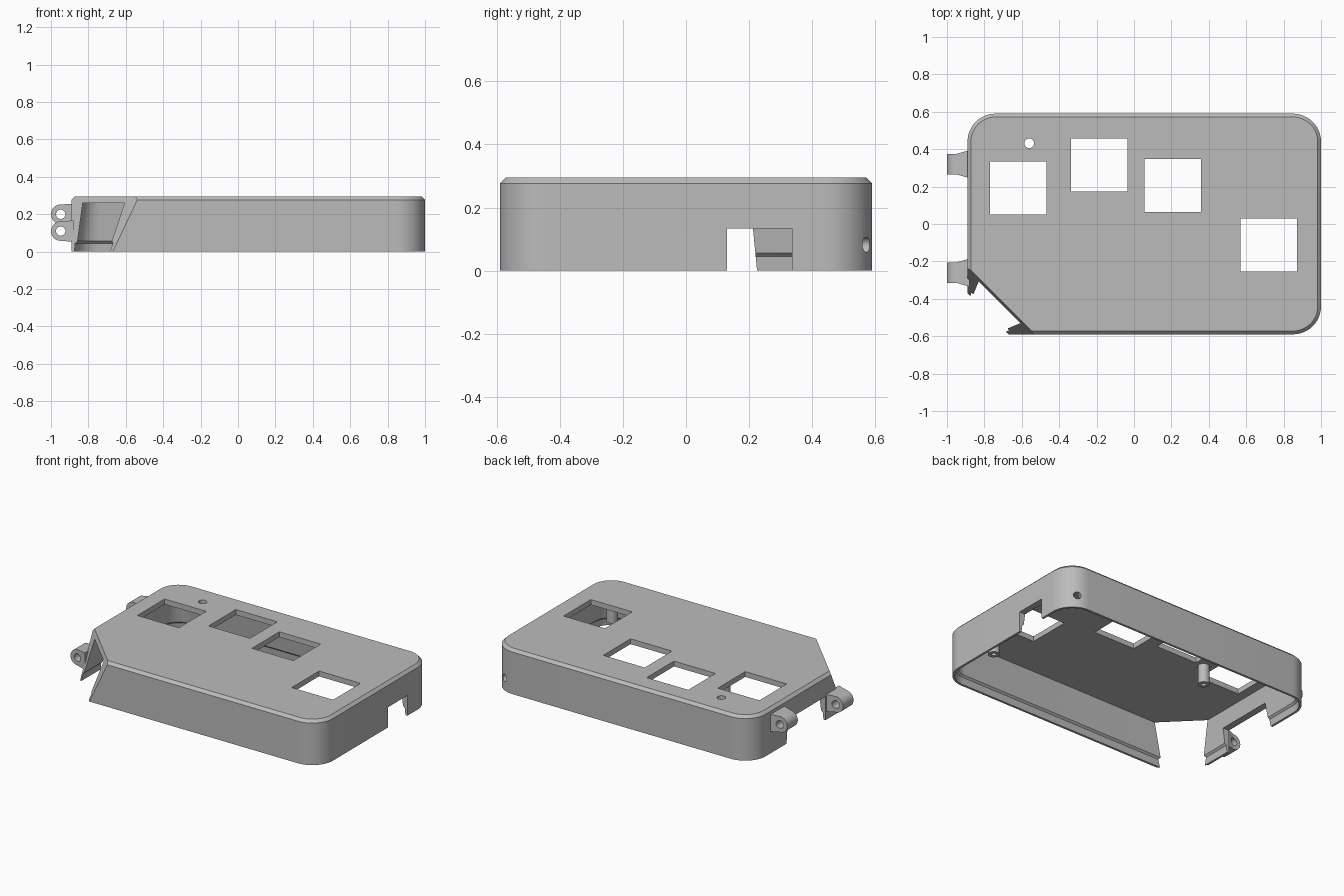
import bpy, bmesh, math
from mathutils import Matrix, Vector

if "Cube" in bpy.data.objects:
    bpy.data.objects.remove(bpy.data.objects["Cube"])

GREY = (0.5, 0.5, 0.5, 1)
mat = bpy.data.materials.new("matte grey")
mat.use_nodes = True
mat.diffuse_color = GREY
mat.node_tree.nodes["Principled BSDF"].inputs["Base Color"].default_value = GREY

LEFT, RIGHT, HALF_Y, TOP, RADIUS = -0.89, 1.0, 0.59, 0.295, 0.15


def finish(name, bm):
    bmesh.ops.recalc_face_normals(bm, faces=bm.faces)
    mesh = bpy.data.meshes.new(name)
    bm.to_mesh(mesh)
    bm.free()
    mesh.materials.append(mat)
    ob = bpy.data.objects.new(name, mesh)
    bpy.context.collection.objects.link(ob)
    return ob


def activate(ob):
    bpy.ops.object.select_all(action='DESELECT')
    ob.select_set(True)
    bpy.context.view_layer.objects.active = ob


def boolean(ob, tool, operation='DIFFERENCE'):
    mod = ob.modifiers.new("cut", 'BOOLEAN')
    mod.operation, mod.object, mod.solver = operation, tool, 'EXACT'
    activate(ob)
    bpy.ops.object.modifier_apply(modifier=mod.name)
    bpy.data.objects.remove(tool)


def box(name, x, y, z):
    bm = bmesh.new()
    bmesh.ops.create_cube(bm, size=1)
    for v in bm.verts:
        v.co = Vector([(a + b) / 2 + c * (b - a) for (a, b), c in zip((x, y, z), v.co)])
    return finish(name, bm)


def rod(name, centre, axis, radius, length):
    bm = bmesh.new()
    turn = Vector((0, 0, 1)).rotation_difference(Vector(axis)).to_matrix().to_4x4()
    bmesh.ops.create_cone(bm, cap_ends=True, segments=32, radius1=radius, radius2=radius,
                          depth=length, matrix=Matrix.Translation(centre) @ turn)
    return finish(name, bm)


def prism(name, profile, low, high, place):
    """Extrude a 2D profile; place maps (u, v, depth) to a point."""
    bm = bmesh.new()
    face = bm.faces.new([bm.verts.new(place(u, v, low)) for u, v in profile])
    ext = bmesh.ops.extrude_face_region(bm, geom=[face])
    shift = Vector(place(0, 0, high)) - Vector(place(0, 0, low))
    moved = [g for g in ext["geom"] if isinstance(g, bmesh.types.BMVert)]
    bmesh.ops.translate(bm, verts=moved, vec=shift)
    return finish(name, bm)


def rounded_ring(bm, inset, z):
    r = max(RADIUS - inset, 0.03)
    hx, hy = (RIGHT - LEFT) / 2 - inset - r, HALF_Y - inset - r
    ring = []
    for q, (sx, sy) in enumerate(((1, 1), (-1, 1), (-1, -1), (1, -1))):
        for i in range(13):
            a = (q + i / 12) * math.pi / 2
            ring.append(bm.verts.new(((LEFT + RIGHT) / 2 + sx * hx + r * math.cos(a),
                                      sy * hy + r * math.sin(a), z)))
    return ring


# Hollow case: ceiling, tapering inner wall, bottom lip, outer wall, chamfer, top
bm = bmesh.new()
profile = ((0.06, 0.26), (0.032, 0.056), (0.02, 0.045), (0.015, 0),
           (0, 0), (0, TOP - 0.018), (0.018, TOP))
rings = [rounded_ring(bm, inset, z) for inset, z in profile]
for a, b in zip(rings, rings[1:]):
    for i in range(len(a)):
        j = (i + 1) % len(a)
        bm.faces.new((a[i], a[j], b[j], b[i]))
bm.faces.new(rings[0])
bm.faces.new(rings[-1])
case = finish("case_shell", bm)

# Square windows in the top
for x, y in ((-0.618, 0.193), (-0.185, 0.315), (0.208, 0.206), (0.72, -0.112)):
    boolean(case, box("window", (x - 0.151, x + 0.151), (y - 0.142, y + 0.142), (0.2, 0.4)))

# Side openings in the right and left walls
boolean(case, box("right_port", (0.9, 1.1), (0.13, 0.335), (-0.1, 0.133)))
boolean(case, prism("left_port", ((0.235, -0.1), (0.21, 0.155), (-0.18, 0.155), (-0.18, -0.1)),
                    -1.1, -0.8, lambda u, v, d: (d, u, v)))

# Small round holes in the top and the back corner
boolean(case, rod("top_hole", (-0.56, 0.432, 0.28), (0, 0, 1), 0.026, 0.2))
boolean(case, rod("corner_hole", (0.92, 0.57, 0.082), (0.38, 0.92, 0), 0.024, 0.2))

# Sloping diagonal cut through the front corner
d = math.sqrt(0.5)
slope = ((-1.5 * d, -0.1), (-1.21 * d, -0.1), (-1.07 * d, 0.4), (-1.5 * d, 0.4))
slope = ((-2.2 * d, -0.1), (-1.307 * d, -0.1), (-1.07 * d, 0.4), (-2.2 * d, 0.4))
boolean(case, prism("corner_cut", slope, -1.5, 1.5,
                    lambda u, v, t: ((u + t) * d, (u - t) * d, v)))


# Hinge lugs on the left wall
def lug(name, y, z):
    bm = bmesh.new()
    r, cx, half = 0.052, -0.948, 0.055
    pts = [(cx + r * math.cos(a), z + r * math.sin(a))
           for a in [math.pi * (0.5 + i / 16) for i in range(17)]]
    pts += [(-0.88, z - r - 0.005), (-0.88, z + r + 0.005)]
    sides = []
    for s in (-1, 1):
        sides.append([bm.verts.new((px, y + s * (half + (0.02 if px > -0.9 else 0)), pz))
                      for px, pz in pts])
        bm.faces.new(sides[-1])
    for i in range(len(pts)):
        j = (i + 1) % len(pts)
        bm.faces.new((sides[0][i], sides[0][j], sides[1][j], sides[1][i]))
    bmesh.ops.triangulate(bm, faces=[f for f in bm.faces if len(f.verts) > 4])
    ob = finish(name, bm)
    boolean(ob, rod("pin_hole", (cx, y, z), (0, 1, 0), 0.025, 0.3))
    return ob


parts = [case, lug("back_hinge_lug", 0.32, 0.2), lug("front_hinge_lug", -0.26, 0.11)]

# Hollow screw posts under the top
for name, x, y in (("front_screw_post", 0.79, -0.36), ("back_screw_post", -0.4, 0.17)):
    post = rod(name, (x, y, 0.2), (0, 0, 1), 0.035, 0.13)
    boolean(post, rod("screw_hole", (x, y, 0.14), (0, 0, 1), 0.015, 0.12))
    parts.append(post)

for ob in parts:
    activate(ob)
    bpy.ops.object.shade_smooth_by_angle(angle=math.radians(30))
